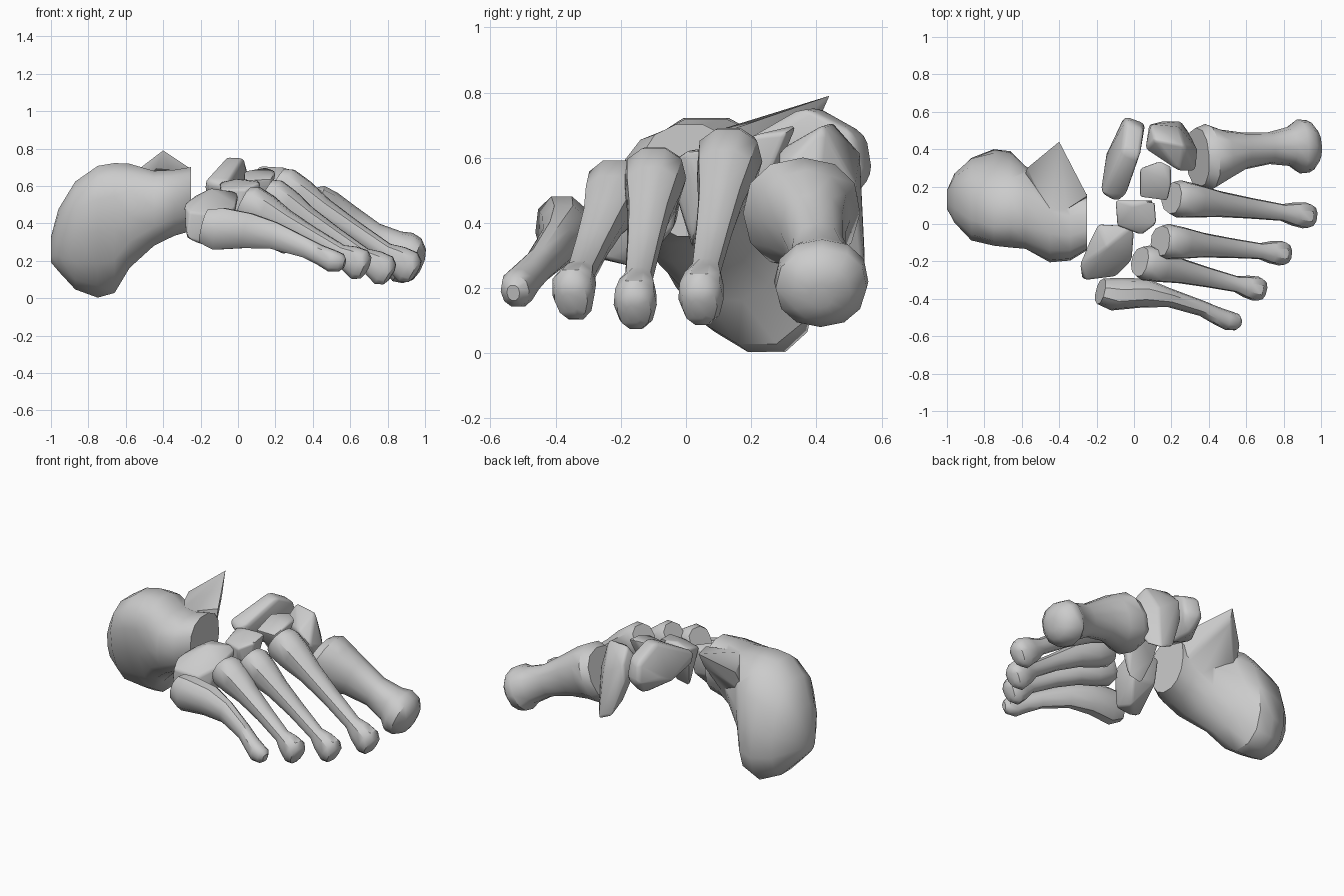
import bpy, bmesh, math
from mathutils import Vector


def select(ob):
    bpy.ops.object.select_all(action='DESELECT')
    ob.select_set(True)
    bpy.context.view_layer.objects.active = ob


def finish(name, bm, angle=40, bevel=0):
    bmesh.ops.recalc_face_normals(bm, faces=bm.faces)
    me = bpy.data.meshes.new(name)
    bm.to_mesh(me)
    bm.free()
    ob = bpy.data.objects.new(name, me)
    bpy.context.collection.objects.link(ob)
    select(ob)
    if bevel:
        mod = ob.modifiers.new("soft_edges", 'BEVEL')
        mod.width = bevel
        mod.segments = 2
        mod.limit_method = 'ANGLE'
        mod.angle_limit = math.radians(25)
        bpy.ops.object.modifier_apply(modifier=mod.name)
    bpy.ops.object.shade_smooth_by_angle(angle=math.radians(angle))
    return ob


def loft(name, sections, axis, sides=10, wedge=0.12, power=0.9):
    """Skin oval sections (x, y, z, half width, half height[, shear]) across an axis."""
    axis = Vector(axis).normalized()
    side = Vector((0, 0, 1)).cross(axis).normalized()
    up = axis.cross(side)
    bm = bmesh.new()
    rings = []
    for x, y, z, w, h, *shear in sections:
        k = shear[0] if shear else 0
        ring = []
        for i in range(sides):
            a = 2 * math.pi * i / sides
            c, s = math.cos(a), math.sin(a)
            c = math.copysign(abs(c) ** power, c)
            s = math.copysign(abs(s) ** power, s)
            p = Vector((x, y, z)) + side * (w * c * (1 + wedge * s) + k * s) + up * h * s
            ring.append(bm.verts.new(p))
        rings.append(ring)
    for a, b in zip(rings, rings[1:]):
        for i in range(sides):
            j = (i + 1) % sides
            bm.faces.new((a[i], a[j], b[j], b[i]))
    bm.faces.new(rings[0])
    bm.faces.new(rings[-1])
    return finish(name, bm)


def hull(name, points, bevel=0.015):
    """Block bone wrapped around a few landmark points."""
    bm = bmesh.new()
    for p in points:
        bm.verts.new(p)
    bmesh.ops.convex_hull(bm, input=bm.verts)
    loose = [v for v in bm.verts if not v.link_faces]
    bmesh.ops.delete(bm, geom=loose, context='VERTS')
    return finish(name, bm, 45, bevel)


# Heel bone: body joined with the pointed inner shelf
heel = loft("heel_bone", [
    (-1.00, .13, .26, .05, .07, 0),
    (-.96, .14, .31, .13, .17, -.02),
    (-.87, .14, .335, .21, .295, -.06),
    (-.75, .15, .355, .23, .36, -.10),
    (-.66, .14, .375, .24, .355, -.08),
    (-.58, .09, .44, .22, .285, -.03),
    (-.45, .01, .48, .215, .205, 0),
    (-.34, -.01, .51, .185, .18, 0),
    (-.25, .01, .53, .15, .175, 0)], (1, 0, 0), sides=14, wedge=.08, power=.88)
shelf = hull("heel_shelf", [
    (-.40, .44, .79), (-.34, .32, .69), (-.25, .15, .69), (-.26, .12, .50),
    (-.57, .30, .66), (-.60, .22, .48), (-.38, .14, .40), (-.45, .02, .66),
    (-.41, .40, .70)], 0)
join = heel.modifiers.new("join", 'BOOLEAN')
join.operation = 'UNION'
join.solver = 'EXACT'
join.object = shelf
select(heel)
bpy.ops.object.modifier_apply(modifier=join.name)
bpy.data.objects.remove(shelf)
bpy.ops.object.shade_smooth_by_angle(angle=math.radians(45))

# Boat-shaped bone at the inner ankle
hull("navicular", [
    (-.05, .58, .55), (.06, .54, .54), (-.04, .56, .67), (.05, .51, .68),
    (-.06, .40, .76), (.03, .36, .755), (-.11, .44, .56), (-.16, .34, .52),
    (-.03, .50, .45), (.0, .36, .44), (-.18, .19, .57), (-.17, .16, .64),
    (-.10, .11, .60), (-.04, .16, .64), (-.05, .17, .52)], .03)

# Wedge bones
hull("inner_wedge", [
    (.08, .53, .50), (.09, .53, .62), (.24, .52, .52), (.11, .45, .71),
    (.27, .42, .70), (.34, .40, .50), (.33, .28, .55), (.24, .28, .62),
    (.06, .40, .60), (.16, .55, .27), (.25, .55, .23), (.30, .48, .27),
    (.14, .46, .34)])
hull("middle_wedge", [
    (.03, .30, .68), (.14, .34, .70), (.20, .31, .68), (.20, .21, .67),
    (.18, .12, .64), (.03, .14, .63), (.06, .24, .46), (.16, .22, .46)])
hull("outer_wedge", [
    (-.10, .13, .62), (-.01, .10, .64), (.11, .13, .63), (.12, .0, .62),
    (.04, -.06, .58), (-.09, -.01, .58), (-.08, .08, .46), (-.04, .02, .32),
    (.06, .02, .34), (.10, .05, .46)])

# Cube bone at the outer side
hull("cuboid", [
    (-.19, 0, .56), (-.01, -.01, .57), (0, -.06, .54), (-.01, -.19, .50),
    (-.10, -.28, .44), (-.26, -.30, .46), (-.29, -.22, .50), (-.19, -.03, .40),
    (-.03, -.04, .38), (-.28, -.29, .32), (-.20, -.27, .29), (-.07, -.25, .29),
    (-.10, -.14, .26), (-.14, -.12, .59), (-.24, -.10, .54), (-.21, -.12, .36)],
    .025)

# Three slender middle long bones share one profile: position, half width, half height
shaft = [(0, .085, .10), (.05, .10, .12), (.17, .09, .108), (.33, .07, .075),
         (.55, .056, .056), (.78, .045, .05), (.86, .062, .08),
         (.94, .070, .095), (.985, .055, .07), (1, .025, .035)]
for n, a, b, s in [("second", (.20, .14, .61), (.955, .04, .135), 1),
                   ("third", (.14, -.09, .555), (.82, -.16, .12), .95),
                   ("fourth", (.03, -.20, .51), (.69, -.355, .155), .95)]:
    a, b = Vector(a), Vector(b)
    rows = []
    for t, w, h in shaft:
        p = a.lerp(b, t)
        rows.append((p.x, p.y, p.z + .015 * math.sin(math.pi * t), w * s, h * s))
    loft(n + "_long_bone", rows, b - a)

# Thick inner long bone with a ball head
loft("first_long_bone", [
    (.34, .355, .44, .16, .16), (.39, .355, .43, .18, .185),
    (.47, .365, .41, .14, .165), (.58, .39, .37, .10, .13),
    (.72, .405, .305, .085, .10), (.83, .415, .25, .105, .115),
    (.88, .415, .22, .145, .14), (.93, .415, .20, .14, .13),
    (.97, .415, .18, .09, .09), (.985, .415, .175, .035, .04)],
    (.9, .05, -.38), sides=12, wedge=.03)

# Flared outer long bone
loft("fifth_long_bone", [
    (-.18, -.36, .385, .07, .095), (-.10, -.375, .37, .09, .12),
    (.05, -.37, .36, .08, .10), (.19, -.395, .335, .05, .075),
    (.36, -.45, .27, .042, .055), (.44, -.49, .23, .048, .055),
    (.50, -.515, .20, .052, .062), (.55, -.525, .19, .045, .05),
    (.57, -.53, .185, .02, .025)], (.75, -.18, -.2), wedge=.05)
